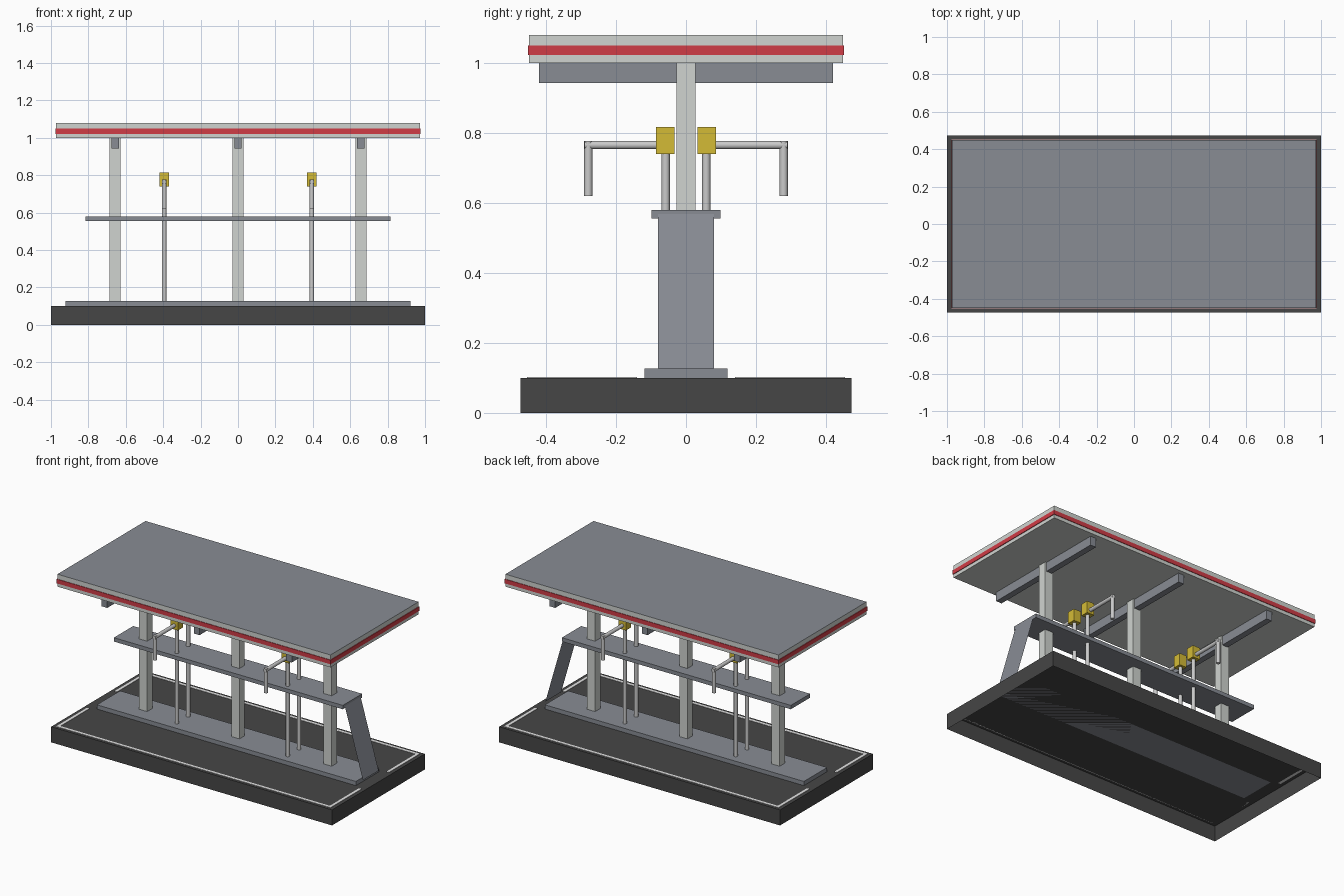
import bpy, bmesh, math
from mathutils import Vector

if "Cube" in bpy.data.objects:
    bpy.data.objects.remove(bpy.data.objects["Cube"])


def material(name, rgb):
    m = bpy.data.materials.new(name)
    lin = [((c / 255 + 0.055) / 1.055) ** 2.4 for c in rgb]
    m.diffuse_color = (*lin, 1)
    m.use_nodes = True
    m.node_tree.nodes["Principled BSDF"].inputs["Base Color"].default_value = m.diffuse_color
    return m


ASPHALT = material("asphalt", (70, 70, 70))
SLATE = material("slate_gray", (136, 140, 148))
PALE = material("pale_gray", (208, 212, 208))
STEEL = material("steel", (202, 202, 202))
RED = material("red", (208, 60, 70))
YELLOW = material("yellow", (212, 187, 54))
WHITE = material("line_white", (230, 230, 230))


def finish(name, bm, *mats):
    me = bpy.data.meshes.new(name)
    bm.to_mesh(me)
    bm.free()
    ob = bpy.data.objects.new(name, me)
    bpy.context.collection.objects.link(ob)
    for m in mats:
        me.materials.append(m)
    return ob


def box(name, x, y, z, *mats, open_bottom=False, top_index=0):
    """Box from (min, max) ranges; the top face may take another material."""
    bm = bmesh.new()
    bmesh.ops.create_cube(bm, size=1)
    for v in bm.verts:
        v.co = [r[0] if c < 0 else r[1] for c, r in zip(v.co, (x, y, z))]
    bm.normal_update()
    for f in list(bm.faces):
        if f.normal.z > 0.5:
            f.material_index = top_index
        elif f.normal.z < -0.5 and open_bottom:
            bm.faces.remove(f)
    return finish(name, bm, *mats)


def span(c, half):
    return (c - half, c + half)


def rod(name, a, b, radius, mat):
    a, b = Vector(a), Vector(b)
    bm = bmesh.new()
    bmesh.ops.create_cone(bm, cap_ends=True, segments=12, radius1=radius,
                          radius2=radius, depth=(b - a).length)
    rot = (b - a).to_track_quat('Z', 'Y')
    for v in bm.verts:
        v.co = rot @ v.co + (a + b) / 2
    for f in bm.faces:
        f.smooth = len(f.verts) == 4
    return finish(name, bm, mat)


# Hollow ground slab and raised island
box("ground_slab", (-1, 1), (-0.472, 0.472), (0, 0.1), ASPHALT, open_bottom=True)
box("island", (-0.922, 0.922), (-0.118, 0.118), (0.1, 0.127), SLATE)

# Painted border lines, broken beside the island
LX, LY, LW = 0.977, 0.454, 0.018
for s in (-1, 1):
    box("border_line_long", (-LX, LX), span(s * (LY - LW / 2), LW / 2), (0.1, 0.102), WHITE)
    for t in (-1, 1):
        box("border_line_end", span(s * (LX - LW / 2), LW / 2),
            sorted((t * 0.14, t * (LY - LW))), (0.1, 0.102), WHITE)

# Roof with red band
box("roof", (-0.972, 0.972), (-0.448, 0.448), (1.0, 1.08), PALE, SLATE, top_index=1)
for s in (-1, 1):
    box("red_band_long", (-0.976, 0.976), span(s * 0.4495, 0.002), (1.022, 1.049), RED)
    box("red_band_end", span(s * 0.974, 0.002), (-0.4475, 0.4475), (1.022, 1.049), RED)

# Columns and roof beams
for cx in (-0.657, 0, 0.657):
    box("column", span(cx, 0.029), span(0, 0.027), (0.12, 1.0), PALE)
    box("roof_beam", span(cx, 0.02), span(0, 0.42), (0.942, 1.0), SLATE)

# Long shelf and the thin sloping panel at one end
box("shelf", (-0.815, 0.815), (-0.098, 0.098), (0.555, 0.58), SLATE)
bm = bmesh.new()
bm.faces.new([bm.verts.new(p) for p in (
    (0.945, -0.08, 0.127), (0.945, 0.08, 0.127), (0.817, 0.08, 0.568), (0.817, -0.08, 0.568))])
finish("sloping_panel", bm, SLATE)

# Hose stands: post, yellow head, arm and hanging nozzle
for px in (-0.395, 0.395):
    for s in (-1, 1):
        rod("stand_post", (px, s * 0.058, 0.12), (px, s * 0.058, 0.75), 0.012, STEEL)
        box("stand_head", span(px, 0.026), span(s * 0.059, 0.026), (0.74, 0.816), YELLOW)
        rod("stand_arm", (px, s * 0.08, 0.765), (px, s * 0.29, 0.765), 0.012, STEEL)
        rod("nozzle", (px, s * 0.279, 0.777), (px, s * 0.279, 0.62), 0.012, STEEL)
